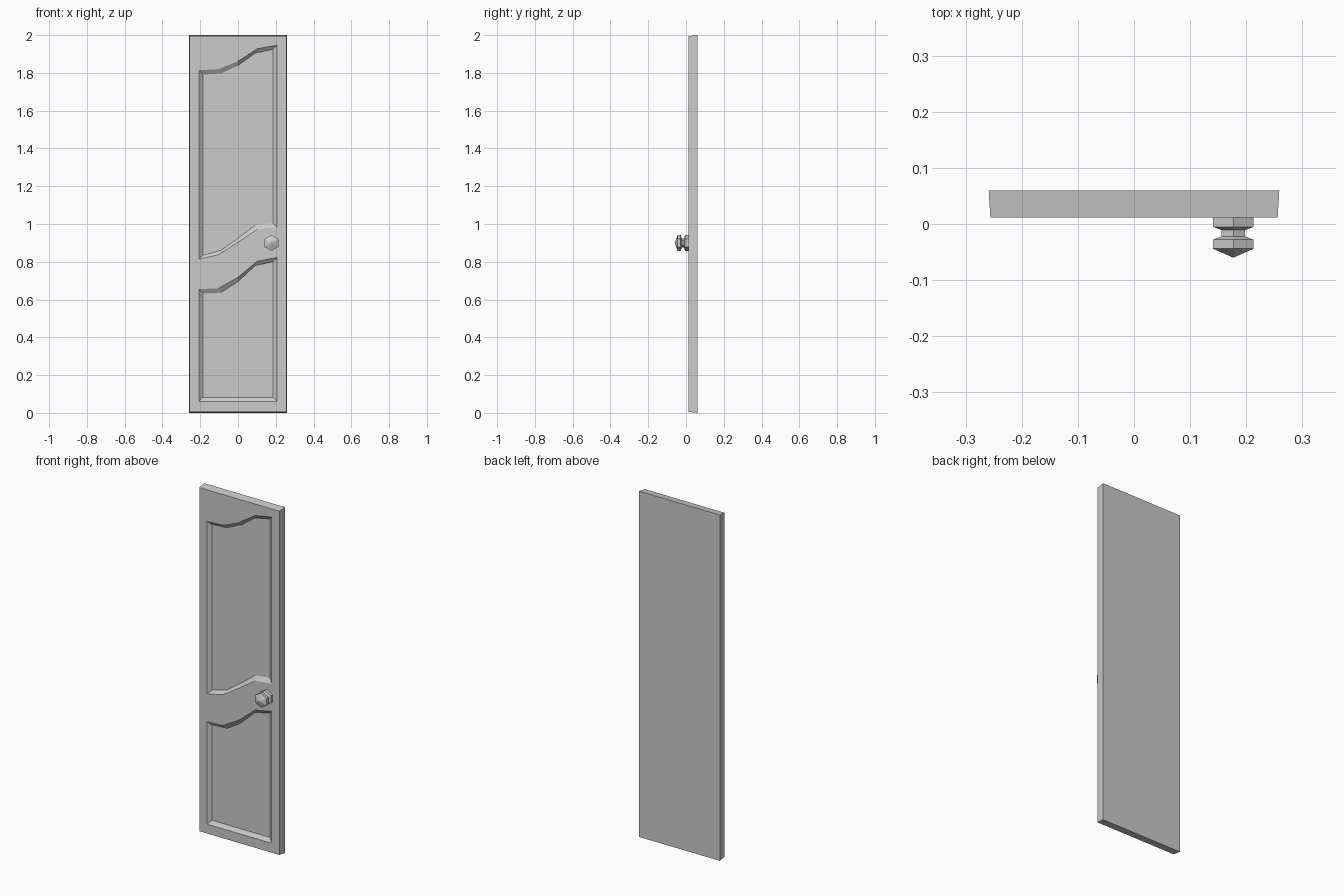
import bpy, bmesh, math

if "Cube" in bpy.data.objects:
    bpy.data.objects.remove(bpy.data.objects["Cube"])

FRONT, BACK, DEPTH, BEVEL = 0.012, 0.06, 0.016, 0.022


def finish(bm, name):
    bmesh.ops.recalc_face_normals(bm, faces=bm.faces)
    mesh = bpy.data.meshes.new(name)
    bm.to_mesh(mesh)
    bm.free()
    obj = bpy.data.objects.new(name, mesh)
    bpy.context.collection.objects.link(obj)
    return obj


def ring(bm, pts, y):
    return [bm.verts.new((x, y, z)) for x, z in pts]


def bridge(bm, a, b):
    n = len(a)
    for i in range(n):
        j = (i + 1) % n
        bm.faces.new((a[i], a[j], b[j], b[i]))


def rect(hw, z0, z1):
    return [(-hw, z0), (hw, z0), (hw, z1), (-hw, z1)]


def panel(bottom, top, inset):
    # outline from a lower and an upper edge, shrunk by the inset
    def edge(zs, dz):
        xs = [-0.207, -0.102, 0.0, 0.102, 0.207] if len(zs) == 5 else [-0.207, 0.207]
        k = (0.207 - inset) / 0.207
        return [(x * k, z + dz) for x, z in zip(xs, zs)]
    return edge(bottom, inset) + edge(top, -inset * 1.05)[::-1]


# Door slab with two recessed, sloped-edge panels on the front
bm = bmesh.new()
back = ring(bm, rect(0.259, 0.0, 2.0), BACK)
front = ring(bm, rect(0.256, 0.006, 1.994), FRONT)
bm.faces.new(back)
bridge(bm, back, front)
rings = [front]
panels = [
    ([0.813, 0.838, 0.903, 0.972, 0.983], [1.814, 1.82, 1.862, 1.928, 1.947]),
    ([0.06, 0.06], [0.655, 0.66, 0.718, 0.803, 0.823]),
]
for bottom, top in panels:
    outer = ring(bm, panel(bottom, top, 0.0), FRONT)
    inner = ring(bm, panel(bottom, top, BEVEL), FRONT + DEPTH)
    bridge(bm, outer, inner)
    bm.faces.new(inner)
    rings.append(outer)
edges = [bm.edges.get((r[i - 1], r[i])) for r in rings for i in range(len(r))]
bmesh.ops.triangle_fill(bm, edges=edges, use_beauty=True, normal=(0, -1, 0))
finish(bm, "door_slab")

# Six-sided turned knob: (y, radius) profile ending in a point
profile = [(FRONT, 0.042), (-0.005, 0.042), (-0.011, 0.024),
           (-0.022, 0.024), (-0.028, 0.042), (-0.044, 0.042)]
bm = bmesh.new()
prev = None
for y, r in profile:
    pts = [(0.177 + r * math.sin(i * math.pi / 3), 0.9 + r * math.cos(i * math.pi / 3))
           for i in range(6)]
    cur = ring(bm, pts, y)
    if prev:
        bridge(bm, prev, cur)
    else:
        bm.faces.new(cur)
    prev = cur
tip = bm.verts.new((0.177, -0.06, 0.9))
for i in range(6):
    bm.faces.new((prev[i - 1], prev[i], tip))
finish(bm, "door_knob")
